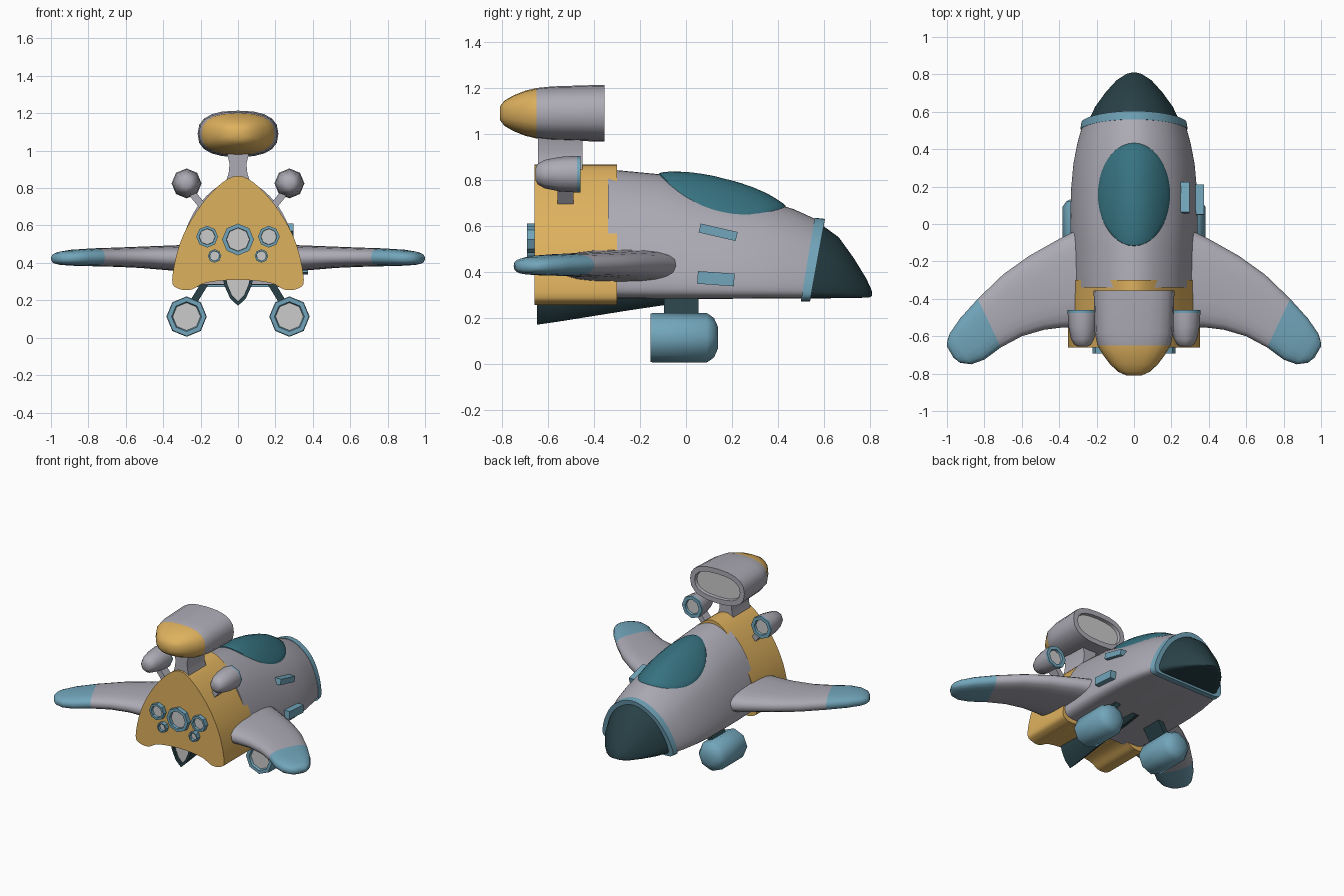
import bpy, bmesh, math
from mathutils import Vector, Matrix
from mathutils.bvhtree import BVHTree

if "Cube" in bpy.data.objects:
    bpy.data.objects.remove(bpy.data.objects["Cube"])


def material(name, rgb):
    lin = [((c / 255 + 0.055) / 1.055) ** 2.4 for c in rgb] + [1]
    m = bpy.data.materials.new(name)
    m.use_nodes = True
    m.diffuse_color = lin
    m.node_tree.nodes["Principled BSDF"].inputs["Base Color"].default_value = lin
    return m


GREY = material("hull grey", (172, 170, 180))
YELLOW = material("warm yellow", (222, 177, 94))
BLUE = material("light blue", (114, 166, 187))
TEAL = material("canopy teal", (54, 114, 128))
DARK = material("dark teal", (40, 65, 71))
WHITE = material("pale opening", (203, 203, 203))


def finish(name, bm, mats, mirror=False, angle=40):
    bmesh.ops.recalc_face_normals(bm, faces=bm.faces)
    me = bpy.data.meshes.new(name)
    bm.to_mesh(me)
    bm.free()
    for m in mats:
        me.materials.append(m)
    ob = bpy.data.objects.new(name, me)
    bpy.context.collection.objects.link(ob)
    if mirror:
        ob.modifiers.new("Mirror", 'MIRROR').use_mirror_merge = False
    bpy.ops.object.select_all(action='DESELECT')
    ob.select_set(True)
    bpy.context.view_layer.objects.active = ob
    bpy.ops.object.shade_smooth_by_angle(angle=math.radians(angle))
    return ob


def loft(name, rings, mats, bands=None, caps=(0, 0), **kw):
    """Skin closed rings of points; bands gives a material slot per strip."""
    bm = bmesh.new()
    loops = [[bm.verts.new(p) for p in r] for r in rings]
    for i, (a, b) in enumerate(zip(loops, loops[1:])):
        for j in range(len(a)):
            k = (j + 1) % len(a)
            f = bm.faces.new((a[j], a[k], b[k], b[j]))
            f.material_index = bands[i] if bands else 0
    bm.faces.new(loops[0]).material_index = caps[0]
    bm.faces.new(loops[-1]).material_index = caps[1]
    return finish(name, bm, mats, **kw)


def smooth_loop(half, steps=4):
    """Mirror a half outline (top to bottom) and round it into a closed curve."""
    pts = [Vector(p) for p in half]
    pts += [Vector((-p.x, p.y)) for p in reversed(pts[1:-1])]
    n, out = len(pts), []
    for i in range(n):
        a, b, c, d = (pts[(i + k) % n] for k in (-1, 0, 1, 2))
        for s in range(steps):
            t = s / steps
            out.append(0.5 * (2 * b + (c - a) * t + (2 * a - 5 * b + 4 * c - d) * t * t
                              + (3 * b - a - 3 * c + d) * t ** 3))
    return out


def oval(n, power=2):
    e = 2 / power
    cs = [(math.cos(math.tau * i / n), math.sin(math.tau * i / n)) for i in range(n)]
    return [(math.copysign(abs(c) ** e, c), math.copysign(abs(s) ** e, s)) for c, s in cs]


def oval_rings(x, z, rows, n=8, power=2):
    """Rings along y from rows of (y, half width, half height)."""
    return [[(x + c * w, y, z + s * h) for c, s in oval(n, power)] for y, w, h in rows]


# Fuselage sections: (y at the bottom, half width, bottom z, top z, lean)
SHAPE = smooth_loop([(0, 1), (.33, .93), (.66, .73), (.89, .43), (1, .13),
                     (.92, .015), (.6, 0), (0, 0)])


def hull_ring(y, w, zb, zt, lean=0):
    return [(p.x * w, y + lean * p.y, zb + p.y * (zt - zb)) for p in SHAPE]


body = loft("fuselage", [hull_ring(*r) for r in (
    (-.34, .335, .285, .846), (-.12, .34, .283, .825), (.02, .34, .283, .79),
    (.18, .337, .283, .75), (.32, .324, .284, .713, .02), (.43, .302, .284, .672, .04),
    (.52, .276, .285, .622, .06))], [GREY])
loft("nose_collar", [hull_ring(.5, .287, .272, .635, .06),
                     hull_ring(.54, .28, .272, .63, .065)], [BLUE])
loft("nose_cone", [hull_ring(*r) for r in (
    (.53, .25, .285, .605, .06), (.62, .208, .285, .55, .045), (.70, .152, .286, .46, .03),
    (.765, .094, .287, .37, .02), (.798, .045, .289, .32, .01), (.81, .012, .295, .305))], [DARK])

# Rear housing with an arched underside
rear = smooth_loop([(0, .866), (.107, .81), (.225, .67), (.312, .50), (.352, .31),
                    (.32, .263), (.25, .257), (.17, .294), (0, .31)])
loft("rear_housing", [[(p.x, y, p.y) for p in rear] for y in (-.66, -.30)], [YELLOW])

# Canopy bubble laid over the fuselage
tree = BVHTree.FromPolygons([v.co for v in body.data.vertices],
                            [tuple(p.vertices) for p in body.data.polygons])


def bubble_ring(r):
    ring = []
    for c, s in oval(40):
        x, y = .195 * r * c, .158 + .278 * r * s
        z = tree.ray_cast(Vector((x, y, 3)), Vector((0, 0, -1)))[0].z
        ring.append((x, y, z + (.05 * (1 - r * r) ** .8 + .003 if r < 1 else -.01)))
    return ring


loft("canopy", [bubble_ring(r) for r in (1, .985, .93, .85, .7, .5, .3, .1)], [TEAL])

# Wings: leading point, trailing point, bottom z, top z
wing_rows = [((.26, -.01), (.26, -.55), .352, .497), ((.40, -.08), (.38, -.553), .362, .492),
             ((.56, -.17), (.48, -.565), .373, .487), ((.70, -.27), (.60, -.60), .379, .482),
             ((.835, -.40), (.712, -.66), .382, .478), ((.93, -.505), (.80, -.725), .384, .472),
             ((.985, -.585), (.87, -.75), .388, .462), ((.998, -.625), (.93, -.742), .395, .452),
             ((1, -.655), (.965, -.715), .408, .436)]
wing = []
for lead, trail, zb, zt in wing_rows:
    lead, trail = Vector(lead), Vector(trail)
    wing.append([(*lead.lerp(trail, .5 - c / 2), (zb + zt) / 2 + s * (zt - zb) / 2)
                 for c, s in oval(20, 2.7)])
loft("wing", wing, [GREY, BLUE], [0] * 4 + [1] * 4, (0, 1), mirror=True, angle=60)

# Top intake on its pylon
loft("top_intake", oval_rings(0, 1.09, (
    (-.81, .04, .03), (-.79, .085, .055), (-.75, .128, .078), (-.70, .165, .098),
    (-.65, .195, .110), (-.58, .21, .117), (-.355, .216, .124), (-.355, .18, .088),
    (-.375, .175, .084)), 20, 2.5),
    [GREY, YELLOW, WHITE], [1] * 4 + [0] * 4, (1, 2))
loft("pylon", [[(w, -.645, z), (w, -.45, z), (-w, -.45, z), (-w, -.645, z)]
               for w, z in ((.075, .80), (.05, .88), (.045, .93), (.06, .99))], [GREY])

# Small intake pods and their struts
loft("side_pod", oval_rings(.275, .825, [(y, r, r) for y, r in (
    (-.656, .025), (-.645, .045), (-.615, .062), (-.55, .075), (-.475, .08),
    (-.46, .08), (-.46, .055), (-.475, .052))]),
    [GREY, BLUE, WHITE], [0] * 4 + [1] * 3, (0, 2), mirror=True, angle=50)


def plate_strut(name, mat, low, high, w, y0, y1):
    loft(name, [[(x - w, y0, z), (x + w, y0, z), (x + w, y1, z), (x - w, y1, z)]
                for x, z in (low, high)], [mat], mirror=True)


plate_strut("pod_strut", GREY, (.17, .68), (.26, .79), .025, -.56, -.49)
plate_strut("tank_strut", DARK, (.245, .18), (.165, .31), .022, -.095, .055)

# Tanks slung below the hull
loft("lower_tank", oval_rings(.275, .113, [(y, r, r) for y, r in (
    (-.14, .074), (-.155, .08), (-.155, .104), (-.145, .108), (.09, .108),
    (.122, .086), (.14, .045))]), [BLUE, WHITE], None, (1, 0), mirror=True, angle=50)

# Keel fin with a pale open rear


def keel_ring(y, w, zb, zt):
    return [(c * w, y, zt - (zt - zb) * d) for c, d in (
        (1, 0), (.85, .35), (.5, .75), (0, 1), (-.5, .75), (-.85, .35), (-1, 0))]


loft("keel_fin", [keel_ring(*r) for r in (
    (-.63, .066, .195, .33), (-.648, .066, .195, .33), (-.648, .085, .17, .335),
    (-.55, .083, .184, .335), (-.25, .07, .232, .33), (.02, .05, .272, .31))],
    [DARK, WHITE], None, (1, 0))

# Rear exhaust rings
for name, x, z, r in (("main_exhaust", 0, .525, .085), ("outer_exhaust", .165, .54, .058),
                      ("small_exhaust", .125, .437, .036)):
    loft(name, oval_rings(x, z, [(y, r * k, r * k) for y, k in (
        (-.65, 1), (-.692, 1), (-.692, .74), (-.672, .72))]),
        [BLUE, WHITE], None, (0, 1), mirror=x > 0, angle=30)

# Sensor blocks on one flank
for name, loc, size, tilt in (("upper_sensor", (.27, .14, .572), (.055, .165, .04), -13),
                              ("lower_sensor", (.352, .13, .37), (.045, .16, .055), -4)):
    bm = bmesh.new()
    bmesh.ops.create_cube(bm, size=1, matrix=Matrix.Translation(loc)
                          @ Matrix.Rotation(math.radians(tilt), 4, 'X')
                          @ Matrix.Diagonal((*size, 1)))
    finish(name, bm, [BLUE])
